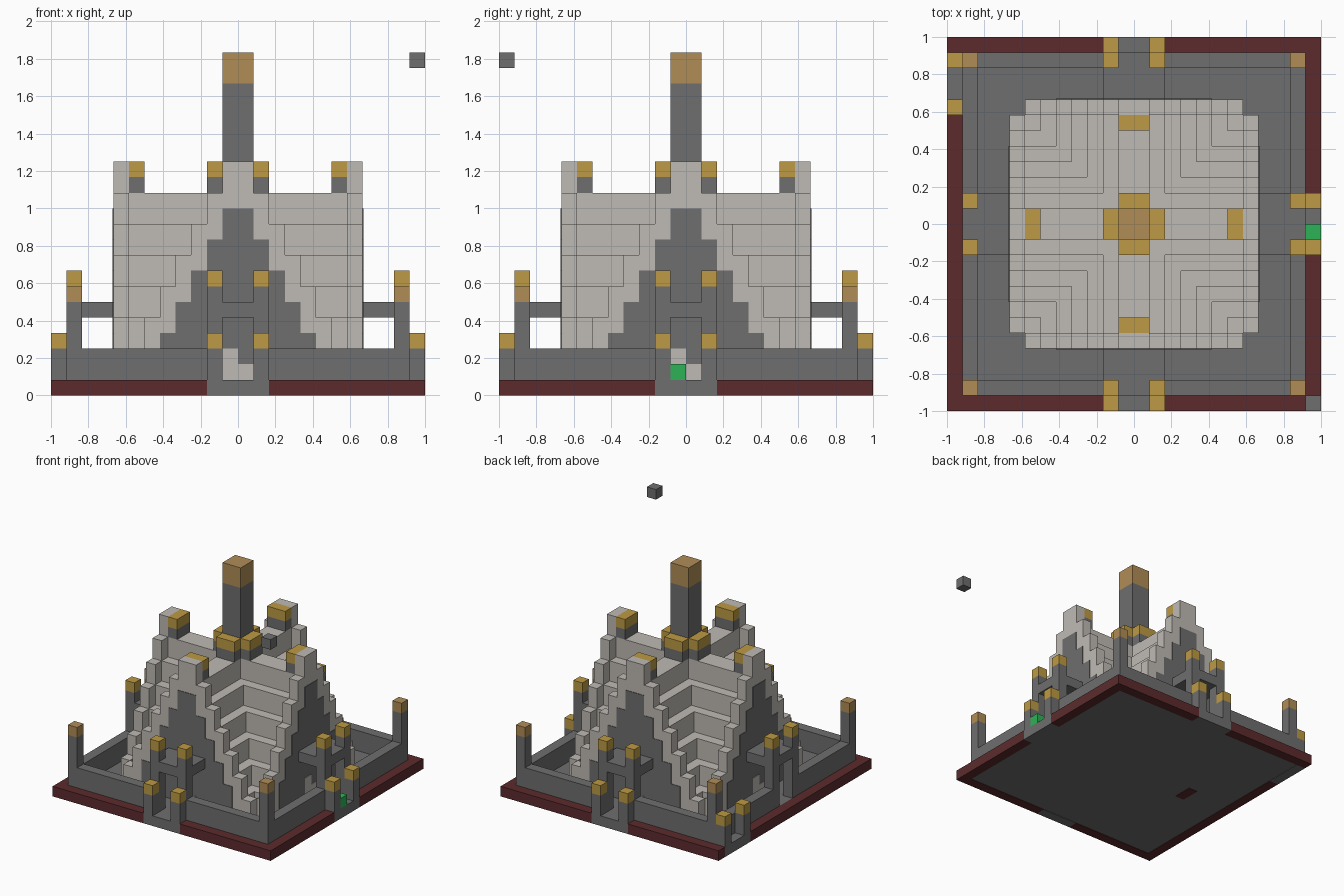
import bpy

U = 1 / 12  # one block

cube = bpy.data.objects.get("Cube")
if cube:
    bpy.data.objects.remove(cube, do_unlink=True)


def material(name, r, g, b):
    m = bpy.data.materials.new(name)
    m.use_nodes = True
    m.diffuse_color = (r, g, b, 1)
    bsdf = next(n for n in m.node_tree.nodes if n.type == 'BSDF_PRINCIPLED')
    bsdf.inputs["Base Color"].default_value = (r, g, b, 1)
    return m


GREY = material("dark stone", .157, .157, .157)
PALE = material("pale stone", .52, .49, .455)
RED = material("dark red", .107, .024, .026)
GOLD = material("gold", .51, .323, .058)
TAN = material("tan", .434, .266, .095)
GREEN = material("green", .027, .445, .095)


def prism(name, mat, outline, y0, y1, turn=0):
    """Extrude an x-z outline from y0 to y1, then quarter-turn about z."""
    def place(x, y, z):
        for _ in range(turn):
            x, y = -y, x
        return (x * U, y * U, z * U)
    n = len(outline)
    verts = [place(x, y, z) for y in (y0, y1) for x, z in outline]
    faces = [list(range(n)), list(range(2 * n - 1, n - 1, -1))]
    faces += [[(i + 1) % n, i, i + n, (i + 1) % n + n] for i in range(n)]
    mesh = bpy.data.meshes.new(name)
    mesh.from_pydata(verts, [], faces)
    mesh.materials.append(mat)
    obj = bpy.data.objects.new(name, mesh)
    bpy.context.collection.objects.link(obj)
    return obj


def box(name, mat, x, y, z, turn=0):
    (x0, x1), (z0, z1) = x, z
    return prism(name, mat, [(x0, z0), (x1, z0), (x1, z1), (x0, z1)], *y, turn)


def stepped(heights, base=1):
    """Symmetric stair outline; heights run from the middle outwards."""
    right = [(len(heights), base)]
    for i in range(len(heights) - 1, -1, -1):
        right += [(i + 1, heights[i]), (i, heights[i])]
    right.pop()
    return right + [(-x, z) for x, z in reversed(right)]


def capped(name, x, y, z0, z1, z2, cap, turn=0):
    box(name, GREY, x, y, (z0, z1), turn)
    box(name + "_cap", cap, x, y, (z1, z2), turn)


# Floor with a small inlay underneath
box("floor", GREY, (-11, 11), (-11, 11), (.04, 1))
box("floor_inlay", RED, (-7, -6), (-1, 1), (0, .5))

# Crossing stepped roofs
ROOF = [13, 11, 9, 7, 5, 3, 2]
FIN = [15, 13, 11, 9, 7, 5, 3]
ALCOVE = [12, 10, 8, 6, 4]
for turn in (0, 1):
    prism("stepped_roof", PALE, stepped(ROOF), -7, 7, turn)

for turn in range(4):
    # Stepped gable with dark niche and door panels
    prism("gable", PALE, stepped(FIN), -8, -7, turn)
    prism("gable_niche", GREY, stepped(ALCOVE), -8.05, -7.98, turn)
    box("door_panel", PALE, (-1, 0), (-8.1, -8.04), (1, 3), turn)
    box("door_panel", PALE, (0, 1), (-8.1, -8.04), (1, 2), turn)

    # Capped blocks on the ridge and around the tower
    capped("ridge_block", (-1, 1), (-7, -6), 13, 14, 15, GOLD, turn)
    capped("tower_buttress", (-1, 1), (-2, -1), 13, 14, 15, GOLD, turn)

    # Outer gate: off-centre on one side
    s = -9 if turn == 3 else 0
    box("red_border", RED, (-12, s - 2), (-12, -11), (0, 1), turn)
    box("red_border", RED, (s + 2, 11), (-12, -11), (0, 1), turn)
    box("gate_step", GREY, (s - 1, s + 1), (-12, -11), (0, 1), turn)
    for x in (s - 2, s + 1):
        capped("outer_gate_post", (x, x + 1), (-12, -11), 0, 3, 4, GOLD, turn)

    # Inner gate with bridge to the gable
    for x in (-2, 1):
        capped("inner_gate_post", (x, x + 1), (-11, -10), 1, 7, 8, GOLD, turn)
    box("gate_beam", GREY, (-1, 1), (-11, -10), (5, 6), turn)
    box("bridge", GREY, (-2, 2), (-10, -8), (5, 6), turn)

    # Perimeter wall and corner post
    for x in (-10, 2):
        box("wall", GREY, (x, x + 8), (-11, -10), (1, 3), turn)
    capped("corner_post", (-11, -10), (-11, -10), 1, 6, 7, TAN, turn)

# Central tower
capped("tower", (-1, 1), (-1, 1), 12, 20, 22, TAN)

# Green block in one gateway and the floating block
box("green_block", GREEN, (11, 12), (-1, 0), (1, 2))
box("floating_block", GREY, (11, 12), (-12, -11), (21, 22))
